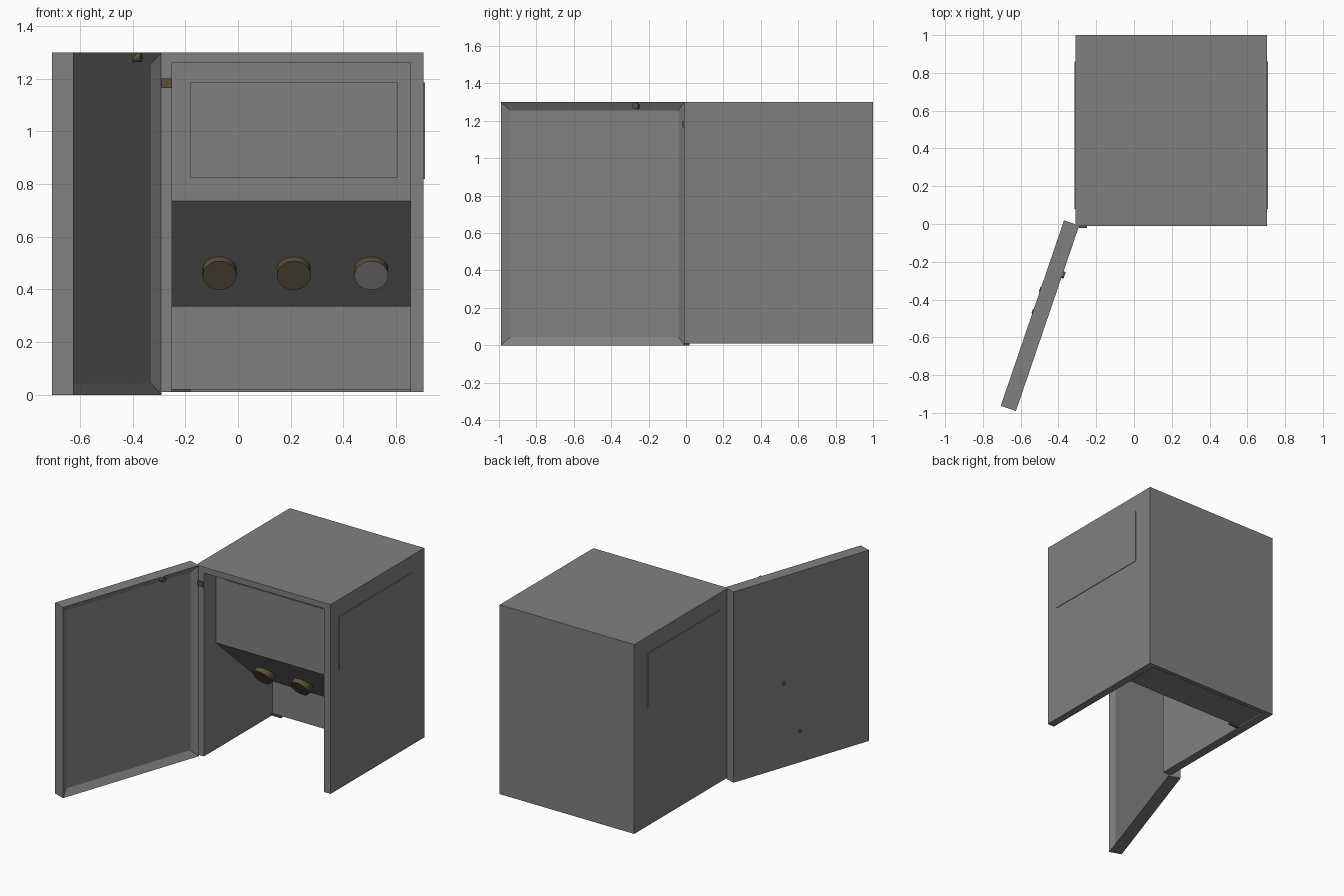
import bpy, bmesh, math
from mathutils import Matrix, Vector

if "Cube" in bpy.data.objects:
    bpy.data.objects.remove(bpy.data.objects["Cube"])


def material(name, rgb):
    m = bpy.data.materials.new(name)
    m.diffuse_color = (*rgb, 1)
    m.use_nodes = True
    m.node_tree.nodes["Principled BSDF"].inputs["Base Color"].default_value = m.diffuse_color
    return m


GREY = material("mid_grey", (0.216, 0.216, 0.216))
BROWN = material("dark_olive", (0.10, 0.082, 0.045))


def finish(name, bm, mat):
    bmesh.ops.recalc_face_normals(bm, faces=bm.faces)
    me = bpy.data.meshes.new(name)
    bm.to_mesh(me)
    bm.free()
    me.materials.append(mat)
    ob = bpy.data.objects.new(name, me)
    bpy.context.collection.objects.link(ob)
    return ob


def box(name, lo, hi, mat=GREY):
    lo, hi = Vector(lo), Vector(hi)
    bm = bmesh.new()
    bmesh.ops.create_cube(bm, size=1, matrix=Matrix.Translation((lo + hi) / 2)
                          @ Matrix.Diagonal((*(hi - lo), 1)))
    return finish(name, bm, mat)


def cylinder(name, start, end, r, mat=BROWN, sides=32):
    start, end = Vector(start), Vector(end)
    d = end - start
    bm = bmesh.new()
    bmesh.ops.create_cone(bm, cap_ends=True, segments=sides, radius1=r, radius2=r, depth=d.length,
                          matrix=Matrix.Translation((start + end) / 2)
                          @ d.to_track_quat('Z', 'Y').to_matrix().to_4x4())
    ob = finish(name, bm, mat)
    for p in ob.data.polygons:
        p.use_smooth = len(p.vertices) == 4
    for e in ob.data.edges:
        a, b = (ob.data.vertices[i].co for i in e.vertices)
        if abs((a - b).dot(d.normalized())) < 1e-4:
            e.use_edge_sharp = True
    return ob


# Cabinet shell, open at the front
box("left_wall", (-0.31, -0.01, 0.01), (-0.25, 1, 1.3))
box("right_wall", (0.655, -0.01, 0.01), (0.705, 1, 1.3))
box("top_panel", (-0.25, -0.01, 1.26), (0.655, 1, 1.3))
box("back_panel", (-0.25, 0.97, 0.01), (0.655, 1, 1.26))

# Inner console: upper panel, undercut slope and lower back panel
profile = [(0.12, 1.26), (0.12, 0.735), (0.56, 0.335), (0.73, 0.335),
           (0.73, 0.02), (0.97, 0.02), (0.97, 1.26)]
bm = bmesh.new()
f = bm.faces.new([bm.verts.new((-0.25, y, z)) for y, z in profile])
ext = bmesh.ops.extrude_face_region(bm, geom=[f])
bmesh.ops.translate(bm, vec=(0.905, 0, 0),
                    verts=[v for v in ext["geom"] if isinstance(v, bmesh.types.BMVert)])
finish("console", bm, GREY)

# Thin raised plates on console and both sides
box("front_plate", (-0.18, 0.114, 0.825), (0.605, 0.12, 1.185))
box("left_plate", (-0.314, 0.08, 0.82), (-0.31, 0.86, 1.185))
box("right_plate", (0.705, 0.08, 0.82), (0.709, 0.86, 1.185))

# Three knobs on the slope
axis = Vector((0, -0.85, -0.53)).normalized()
for i, x in enumerate((-0.07, 0.212, 0.506)):
    cap = Vector((x, 0.36, 0.453))
    knob = cylinder(f"knob_{i + 1}", cap - axis * 0.1, cap, 0.064)
    if i == 2:  # the last knob has a grey cap
        knob.data.materials.append(GREY)
        for p in knob.data.polygons:
            p.material_index = int(p.normal.dot(axis) > 0.9)

# Open door: a slab with a recessed inner face, swung out about the left edge
hinge = Vector((-0.29, -0.008, 0))
u = Vector((-0.335, -0.982, 0)).normalized()     # along the door
n = Vector((-u.y, u.x, 0))                       # towards the inner face
LENGTH, THICK = 1.0376, 0.085


def door_point(t, depth, z):
    return hinge + u * t + n * depth + Vector((0, 0, z))


bm = bmesh.new()
bmesh.ops.create_cube(bm, size=1)
for v in bm.verts:
    v.co = door_point((v.co.x + 0.5) * LENGTH, (v.co.y - 0.5) * THICK, (v.co.z + 0.5) * 1.3)
bmesh.ops.recalc_face_normals(bm, faces=bm.faces)
bm.normal_update()
inner = max(bm.faces, key=lambda f: f.normal.dot(n))
bmesh.ops.inset_region(bm, faces=[inner], thickness=0.062, depth=0)
bmesh.ops.translate(bm, vec=-n * 0.027, verts=inner.verts)
finish("door", bm, GREY)

# Small pegs on the door and the catch on the cabinet edge
cylinder("door_peg", door_point(0.275, -0.02, 1.281), door_point(0.275, 0.012, 1.281), 0.018, sides=16)
for i, (t, z) in enumerate(((0.385, 0.57), (0.51, 0.21))):
    cylinder(f"door_rivet_{i + 1}", door_point(t, -THICK + 0.01, z),
             door_point(t, -THICK - 0.004, z), 0.013, sides=16)
box("catch", (-0.29, -0.02, 1.165), (-0.25, -0.008, 1.2), BROWN)
box("lower_pin", (-0.25, 0.72, 0.01), (-0.18, 0.735, 0.022), BROWN)
